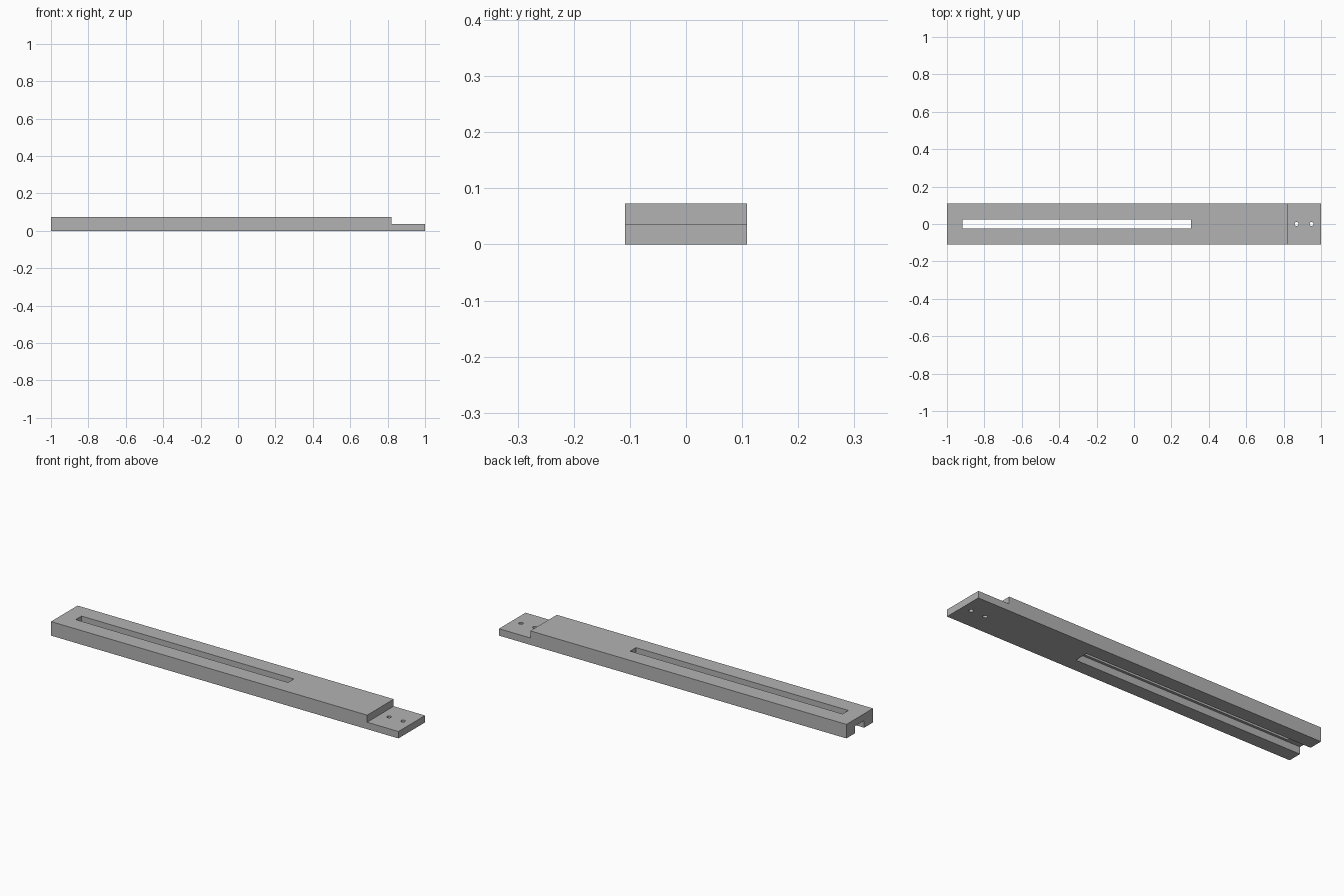
import bpy
import bmesh

cube = bpy.data.objects.get("Cube")
if cube:
    bpy.data.objects.remove(cube, do_unlink=True)

# Main sizes
HALF_WIDTH = 0.109
HEIGHT = 0.073
TONGUE_HEIGHT = 0.036
STEP_X = 0.82

grey = bpy.data.materials.new("plain grey")
grey.use_nodes = True
color = (0.45, 0.45, 0.45, 1)
grey.diffuse_color = color
grey.node_tree.nodes["Principled BSDF"].inputs["Base Color"].default_value = color


def add_object(name, bm):
    bmesh.ops.recalc_face_normals(bm, faces=bm.faces)
    mesh = bpy.data.meshes.new(name)
    bm.to_mesh(mesh)
    bm.free()
    obj = bpy.data.objects.new(name, mesh)
    bpy.context.collection.objects.link(obj)
    mesh.materials.append(grey)
    return obj


def extrude_profile(name, points, half_width):
    """Side profile in x and z, extruded evenly along y."""
    bm = bmesh.new()
    face = bm.faces.new([bm.verts.new((x, -half_width, z)) for x, z in points])
    result = bmesh.ops.extrude_face_region(bm, geom=[face])
    moved = [v for v in result["geom"] if isinstance(v, bmesh.types.BMVert)]
    bmesh.ops.translate(bm, verts=moved, vec=(0, 2 * half_width, 0))
    return add_object(name, bm)


def box(name, x0, x1, z0, z1, half_width):
    return extrude_profile(name, [(x0, z0), (x1, z0), (x1, z1), (x0, z1)], half_width)


def drill(name, x, radius):
    bm = bmesh.new()
    bmesh.ops.create_cone(bm, cap_ends=True, segments=16, radius1=radius,
                          radius2=radius, depth=0.3)
    bmesh.ops.translate(bm, verts=bm.verts, vec=(x, 0, 0))
    return add_object(name, bm)


# Bar with a stepped-down tongue at one end
bar = extrude_profile("slotted_bar", [
    (-1, 0), (1, 0), (1, TONGUE_HEIGHT), (STEP_X, TONGUE_HEIGHT),
    (STEP_X, HEIGHT), (-1, HEIGHT)], HALF_WIDTH)

# Underside groove open at the end, narrower through slot, two tongue holes
cutters = [
    box("groove_cutter", -1.1, 0.308, -0.1, 0.037, 0.037),
    box("slot_cutter", -0.918, 0.305, -0.15, 0.2, 0.024),
    drill("outer_hole_cutter", 0.95, 0.011),
    drill("inner_hole_cutter", 0.87, 0.011),
]
bpy.context.view_layer.objects.active = bar
for cutter in cutters:
    cutter.hide_render = True
    cut = bar.modifiers.new(cutter.name, "BOOLEAN")
    cut.operation = "DIFFERENCE"
    cut.solver = "EXACT"
    cut.object = cutter
    bpy.ops.object.modifier_apply(modifier=cut.name)
    bpy.data.objects.remove(cutter, do_unlink=True)
